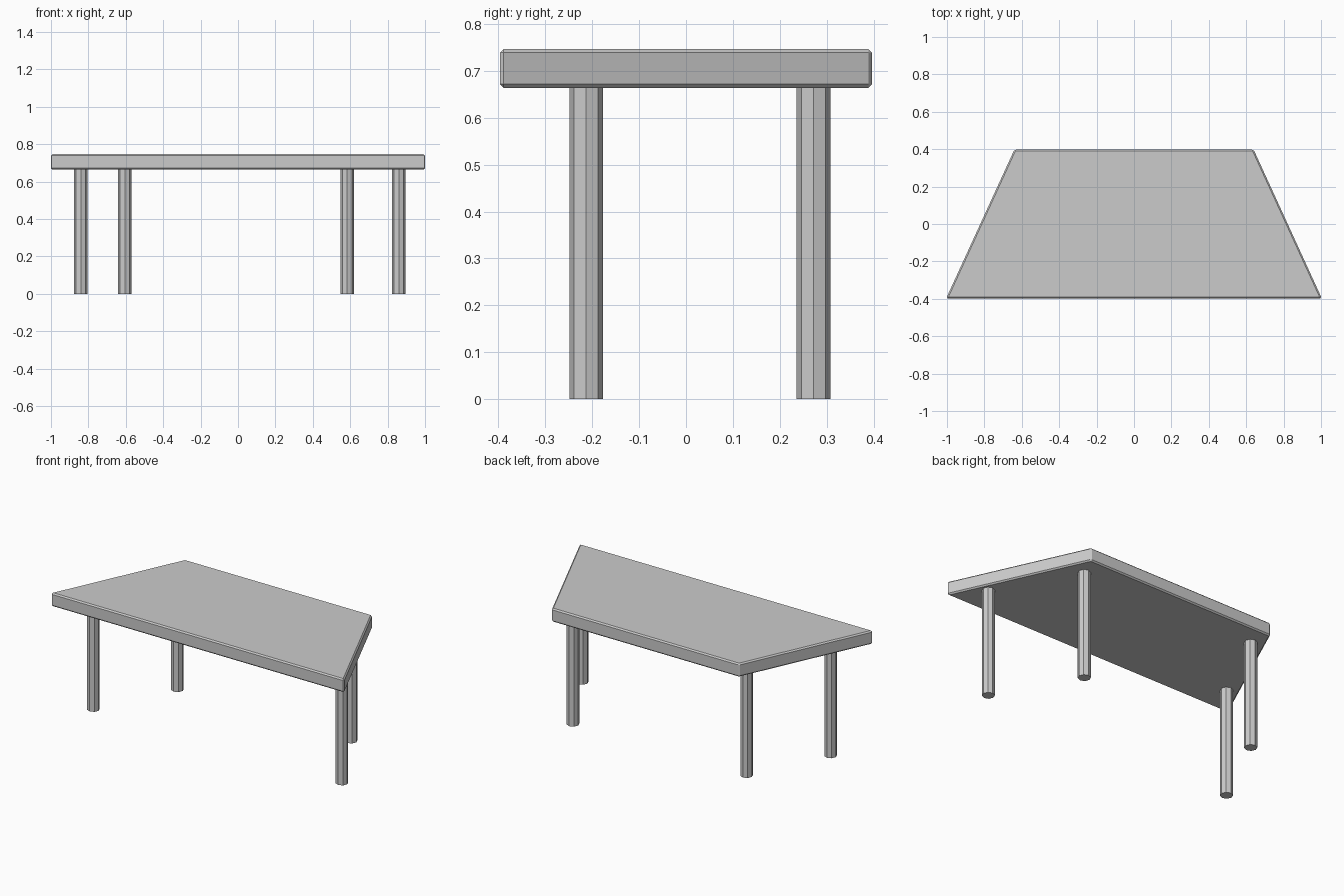
import bpy, bmesh

if "Cube" in bpy.data.objects:
    bpy.data.objects.remove(bpy.data.objects["Cube"])

TOP_Z, BOTTOM_Z = 0.747, 0.664
DEPTH = 0.397

# Trapezoid table top: extruded outline with a small chamfer on every edge
bm = bmesh.new()
outline = [(-1.004, -DEPTH), (1.004, -DEPTH), (0.64, DEPTH), (-0.64, DEPTH)]
face = bm.faces.new([bm.verts.new((x, y, BOTTOM_Z)) for x, y in outline])
ext = bmesh.ops.extrude_face_region(bm, geom=[face])
verts = [v for v in ext["geom"] if isinstance(v, bmesh.types.BMVert)]
bmesh.ops.translate(bm, verts=verts, vec=(0, 0, TOP_Z - BOTTOM_Z))
bmesh.ops.recalc_face_normals(bm, faces=bm.faces)
mesh = bpy.data.meshes.new("table_top")
bm.to_mesh(mesh)
bm.free()
table_top = bpy.data.objects.new("table_top", mesh)
bpy.context.collection.objects.link(table_top)
bevel = table_top.modifiers.new("chamfer", "BEVEL")
bevel.width = 0.008
bevel.segments = 1
bevel.limit_method = 'ANGLE'


# Eight-sided straight legs
def add_leg(name, x, y):
    bpy.ops.mesh.primitive_cylinder_add(
        vertices=8, radius=0.036, depth=BOTTOM_Z, location=(x, y, BOTTOM_Z / 2))
    bpy.context.object.name = name


add_leg("front_left_leg", -0.84, -0.213)
add_leg("front_right_leg", 0.86, -0.213)
add_leg("back_left_leg", -0.605, 0.272)
add_leg("back_right_leg", 0.583, 0.272)
